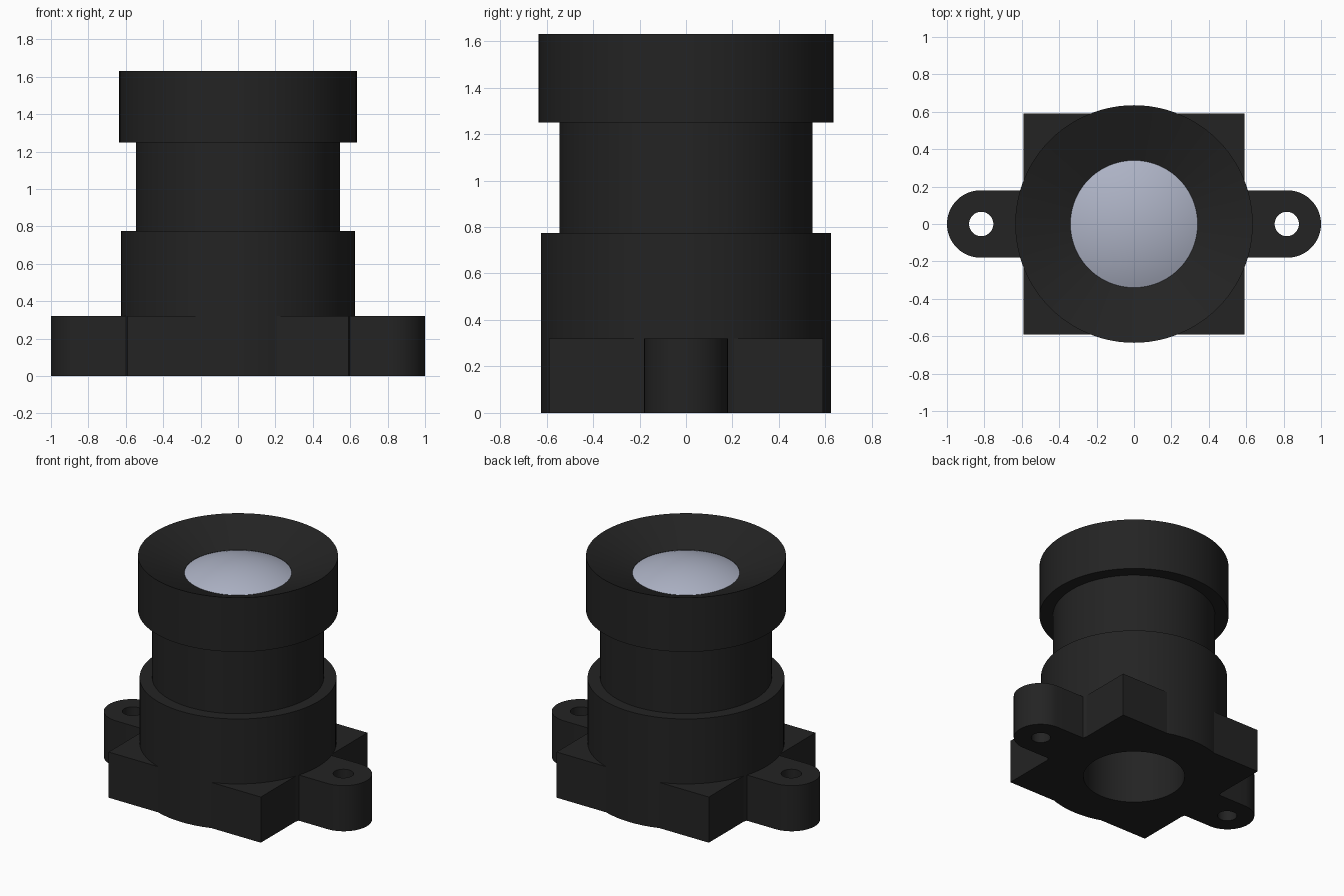
import bpy, bmesh, math

if "Cube" in bpy.data.objects:
    bpy.data.objects.remove(bpy.data.objects["Cube"])

SEG = 96


def material(name, rgb):
    m = bpy.data.materials.new(name)
    m.diffuse_color = (*rgb, 1)
    m.use_nodes = True
    m.node_tree.nodes["Principled BSDF"].inputs["Base Color"].default_value = m.diffuse_color
    return m


black = material("matte_black", (0.017, 0.017, 0.017))
glass = material("pale_blue_glass", (0.42, 0.45, 0.56))


def finish(bm, name, mat):
    bmesh.ops.recalc_face_normals(bm, faces=bm.faces)
    me = bpy.data.meshes.new(name)
    bm.to_mesh(me)
    bm.free()
    ob = bpy.data.objects.new(name, me)
    bpy.context.collection.objects.link(ob)
    me.materials.append(mat)
    bpy.ops.object.select_all(action='DESELECT')
    ob.select_set(True)
    bpy.context.view_layer.objects.active = ob
    bpy.ops.object.shade_smooth_by_angle(angle=math.radians(20))
    return ob


def lathe(name, profile, mat):
    bm = bmesh.new()
    vs = [bm.verts.new((r, 0, z)) for r, z in profile]
    es = [bm.edges.new((vs[i], vs[(i + 1) % len(vs)])) for i in range(len(vs))]
    bmesh.ops.spin(bm, geom=vs + es, cent=(0, 0, 0), axis=(0, 0, 1),
                   angle=2 * math.pi, steps=SEG)
    bmesh.ops.remove_doubles(bm, verts=bm.verts, dist=1e-5)
    return finish(bm, name, mat)


def prism(name, outline, z0, z1, mat):
    bm = bmesh.new()
    f = bm.faces.new([bm.verts.new((x, y, z0)) for x, y in outline])
    top = bmesh.ops.extrude_face_region(bm, geom=[f])['geom']
    for v in top:
        if isinstance(v, bmesh.types.BMVert):
            v.co.z = z1
    return finish(bm, name, mat)


def arc(cx, r, a0, a1, n):
    return [(cx + r * math.cos(a0 + (a1 - a0) * i / n),
             r * math.sin(a0 + (a1 - a0) * i / n)) for i in range(n + 1)]


# Stepped housing: holder sleeve, barrel, head with conical mouth, open bore
lathe("lens_housing", [(0.34, 0), (0.625, 0), (0.625, 0.775), (0.545, 0.775),
                       (0.545, 1.25), (0.635, 1.25), (0.635, 1.63), (0.34, 1.51)], black)

# Shallow domed front lens
R, H, Z = 0.341, 0.07, 1.508
S = (R * R + H * H) / (2 * H)
A = math.asin(R / S)
dome = [(S * math.sin(A * i / 14), Z + H - S + S * math.cos(A * i / 14)) for i in range(15)]
lathe("front_lens", dome + [(R, Z - 0.03), (0, Z - 0.03)], glass)

# Four corners of the square base around the sleeve
q = 0.59
for i in range(4):
    inner = arc(0, 0.612, math.acos(q / 0.612), math.asin(q / 0.612), 20)
    pts = inner + [(q, q)]
    for _ in range(i):
        pts = [(-y, x) for x, y in pts]
    prism("base_corner_%d" % (i + 1), pts, 0, 0.32, black)

# Two mounting ears with screw holes
for side, s in (("left", -1), ("right", 1)):
    outline = [(0.585, -0.18)] + arc(0.82, 0.18, -math.pi / 2, math.pi / 2, 32) + [(0.585, 0.18)]
    ear = prism("mounting_ear_" + side, [(s * x, y) for x, y in outline], 0, 0.32, black)
    cutter = prism("hole_cutter", arc(s * 0.817, 0.065, 0, 2 * math.pi * 47 / 48, 47),
                   -0.1, 0.5, black)
    mod = ear.modifiers.new("screw_hole", 'BOOLEAN')
    mod.operation, mod.solver, mod.object = 'DIFFERENCE', 'EXACT', cutter
    bpy.context.view_layer.objects.active = ear
    bpy.ops.object.modifier_move_to_index(modifier=mod.name, index=0)
    bpy.ops.object.modifier_apply(modifier=mod.name)
    bpy.data.objects.remove(cutter)
    bpy.ops.object.select_all(action='DESELECT')
    ear.select_set(True)
    bpy.ops.object.shade_smooth_by_angle(angle=math.radians(20))
